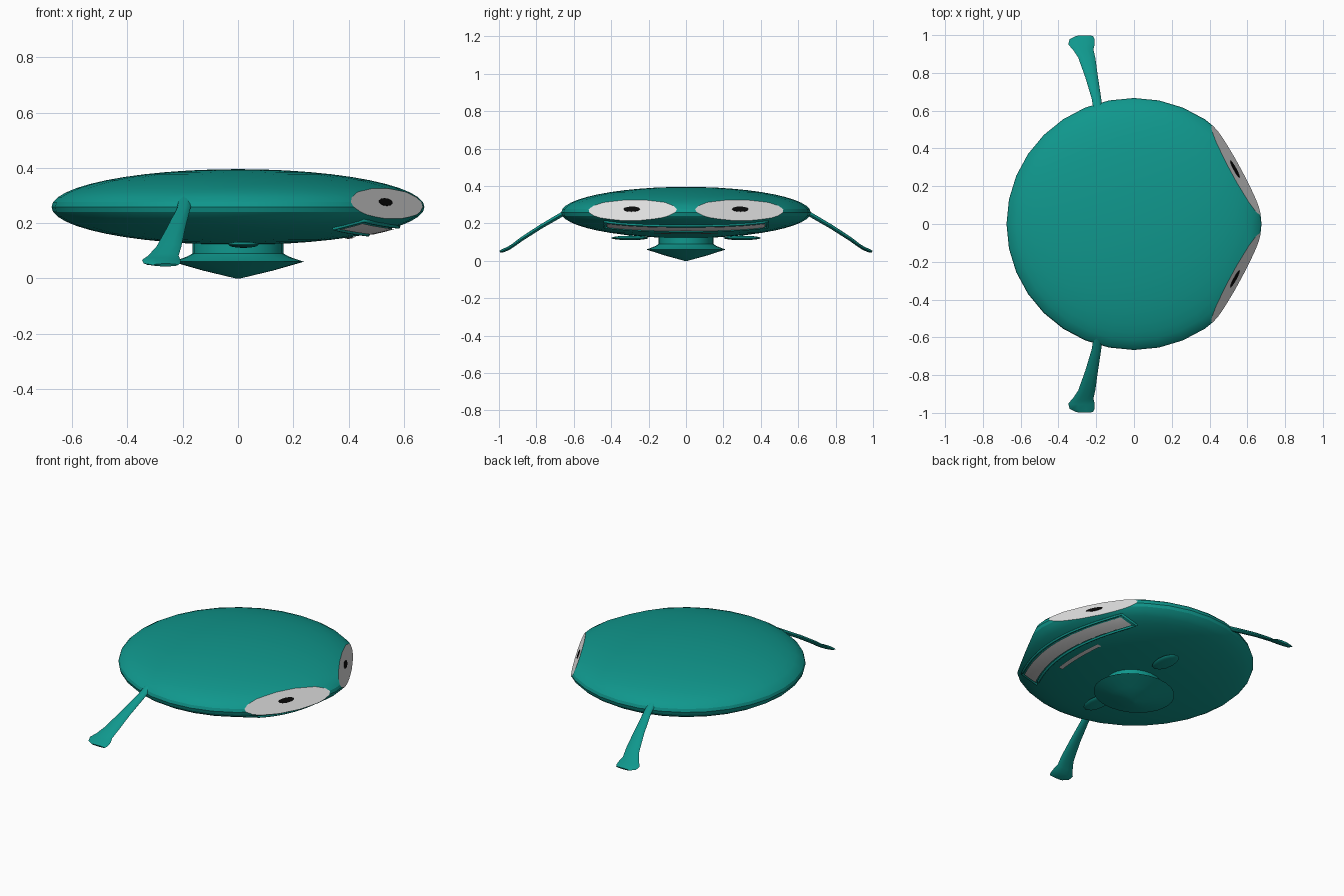
import bpy, bmesh, math
from mathutils import Vector, Matrix

if "Cube" in bpy.data.objects:
    bpy.data.objects.remove(bpy.data.objects["Cube"])

def material(name, c):
    m = bpy.data.materials.new(name)
    m.diffuse_color = (*c, 1)
    m.use_nodes = True
    m.node_tree.nodes["Principled BSDF"].inputs["Base Color"].default_value = m.diffuse_color
    return m

TEAL = material("teal", (0.005, 0.31, 0.265))
WHITE = material("white", (0.76, 0.76, 0.76))
BLACK = material("black", (0.003, 0.003, 0.003))

def finish(name, bm, mats, angle=40):
    me = bpy.data.meshes.new(name)
    bm.to_mesh(me)
    bm.free()
    ob = bpy.data.objects.new(name, me)
    bpy.context.collection.objects.link(ob)
    for m in mats:
        me.materials.append(m)
    bpy.ops.object.select_all(action='DESELECT')
    ob.select_set(True)
    bpy.context.view_layer.objects.active = ob
    bpy.ops.object.shade_smooth_by_angle(angle=math.radians(angle))
    return ob

# Body: flattened ball with a tilted flat cut for each eye
RX, RY, RZ, CZ = 0.675, 0.667, 0.137, 0.258
AZ = math.radians(28.5)
bm = bmesh.new()
bmesh.ops.create_uvsphere(bm, u_segments=32, v_segments=24, radius=1)
for v in bm.verts:
    v.co = (v.co.x * RX, v.co.y * RY, v.co.z * RZ + CZ)
eyes = []
for s in (1, -1):
    c = Vector((0.61 * math.cos(AZ), s * 0.61 * math.sin(AZ), 0.27))
    n = Vector((0.11 * math.cos(AZ), s * 0.11 * math.sin(AZ), 0.054)).normalized()
    eyes.append((s, c, n))
    geom = bm.verts[:] + bm.edges[:] + bm.faces[:]
    cut = bmesh.ops.bisect_plane(bm, geom=geom, plane_co=c, plane_no=n,
                                 dist=1e-5, clear_outer=True)
    edges = [e for e in cut['geom_cut'] if isinstance(e, bmesh.types.BMEdge)]
    for f in bmesh.ops.holes_fill(bm, edges=edges, sides=0)['faces']:
        f.material_index = 1
bmesh.ops.recalc_face_normals(bm, faces=bm.faces[:])
finish("body_with_eyes", bm, [TEAL, WHITE], 20)

# Pupils: thin ovals on the eye planes
for s, c, n in eyes:
    t = Vector((0, 0, 1)).cross(n).normalized()
    u = n.cross(t)
    bm = bmesh.new()
    bmesh.ops.create_cone(bm, cap_ends=True, segments=12, radius1=1, radius2=1, depth=1)
    for v in bm.verts:
        p = v.co.copy()
        v.co = c + u * (0.006 + 0.015 * p.y) + t * (0.05 * p.x) + n * (0.006 * p.z)
    bmesh.ops.recalc_face_normals(bm, faces=bm.faces[:])
    finish("pupil_left" if s > 0 else "pupil_right", bm, [BLACK])

def under(x, y, off):
    # Point on the underside of the body, pushed outward a little
    q = max(0, 1 - (x / RX) ** 2 - (y / RY) ** 2)
    p = Vector((x, y, CZ - RZ * math.sqrt(q)))
    n = Vector((x / RX ** 2, y / RY ** 2, (p.z - CZ) / RZ ** 2)).normalized()
    return p + n * off

def band(name, x0, bend, half_w, half_y, off, mat, n=28, m=5):
    # Curved strip lying on the underside
    bm = bmesh.new()
    rows = []
    for i in range(n + 1):
        y = half_y * (2 * i / n - 1)
        rows.append([bm.verts.new(under(x0 - bend * y * y + half_w * (2 * j / m - 1), y, off))
                     for j in range(m + 1)])
    for a, b in zip(rows, rows[1:]):
        for j in range(m):
            bm.faces.new((a[j], b[j], b[j + 1], a[j + 1]))
    bm.normal_update()
    for f in bm.faces:
        if f.normal.z > 0:
            f.normal_flip()
    return finish(name, bm, [mat])

# Mouth, lower lip line and raised rim
band("mouth", 0.525, 0.66, 0.04, 0.42, 0.005, WHITE)
band("lower_lip_line", 0.41, 0.5, 0.013, 0.17, 0.005, WHITE)

def rim(name, x0, bend, half_w, half_y, r):
    n = 24
    ys = [half_y * (2 * i / n - 1) for i in range(n + 1)]
    pts = [under(x0 - bend * y * y + half_w, y, 0.002) for y in ys]
    pts += [under(x0 - bend * y * y - half_w, y, 0.002) for y in reversed(ys)]
    bm = bmesh.new()
    rings = []
    for i, p in enumerate(pts):
        d = (pts[(i + 1) % len(pts)] - pts[i - 1]).normalized()
        a = d.cross(Vector((0, 0, 1))).normalized()
        b = d.cross(a)
        rings.append([bm.verts.new(p + r * (a * math.cos(k * math.pi / 3) + b * math.sin(k * math.pi / 3)))
                      for k in range(6)])
    for i, a in enumerate(rings):
        b = rings[(i + 1) % len(rings)]
        for k in range(6):
            bm.faces.new((a[k], a[(k + 1) % 6], b[(k + 1) % 6], b[k]))
    bmesh.ops.recalc_face_normals(bm, faces=bm.faces[:])
    finish(name, bm, [TEAL], 70)

rim("mouth_rim", 0.525, 0.66, 0.055, 0.435, 0.007)

def loft(bm, rings):
    # Skin a list of vertex rings and close both ends
    for a, b in zip(rings, rings[1:]):
        for k in range(len(a)):
            j = (k + 1) % len(a)
            bm.faces.new((a[k], a[j], b[j], b[k]))
    bm.faces.new(rings[0])
    bm.faces.new(rings[-1])
    bmesh.ops.recalc_face_normals(bm, faces=bm.faces[:])

# Stem and pointed base below the body
bm = bmesh.new()
prof = [(0.01, 0.0), (0.12, 0.028), (0.225, 0.06), (0.175, 0.078), (0.155, 0.09), (0.155, 0.15)]
loft(bm, [[bm.verts.new((1.06 * r * math.cos(k * math.pi / 12), 0.94 * r * math.sin(k * math.pi / 12), z))
           for k in range(24)] for r, z in prof])
finish("base", bm, [TEAL])

# Arms: flat tapered tubes with flared hands: x, y, z, half width, half thickness
ARM = [(-0.19, 0.60, 0.285, 0.024, 0.014), (-0.198, 0.66, 0.25, 0.025, 0.013),
       (-0.225, 0.78, 0.18, 0.034, 0.012), (-0.25, 0.88, 0.115, 0.045, 0.011),
       (-0.27, 0.925, 0.082, 0.055, 0.010), (-0.278, 0.95, 0.066, 0.070, 0.010),
       (-0.275, 0.978, 0.054, 0.066, 0.010), (-0.262, 0.995, 0.048, 0.045, 0.006)]
nrm = Vector((0, 0.5, 0.86))
for s in (1, -1):
    bm = bmesh.new()
    rings = []
    for x, y, z, w, t in ARM:
        ring = []
        for k in range(10):
            a = k * math.pi / 5
            p = Vector((x + w * math.cos(a), y, z)) + nrm * (t * math.sin(a))
            ring.append(bm.verts.new((p.x, s * p.y, p.z)))
        rings.append(ring)
    loft(bm, rings)
    finish("arm_left" if s > 0 else "arm_right", bm, [TEAL], 50)

    # Small flat feet tucked under the body
    bm = bmesh.new()
    bmesh.ops.create_uvsphere(bm, u_segments=12, v_segments=8, radius=1)
    for v in bm.verts:
        v.co = (0.02 + 0.055 * v.co.x, s * 0.30 + 0.1 * v.co.y, 0.122 + 0.012 * v.co.z)
    finish("foot_left" if s > 0 else "foot_right", bm, [TEAL], 60)
